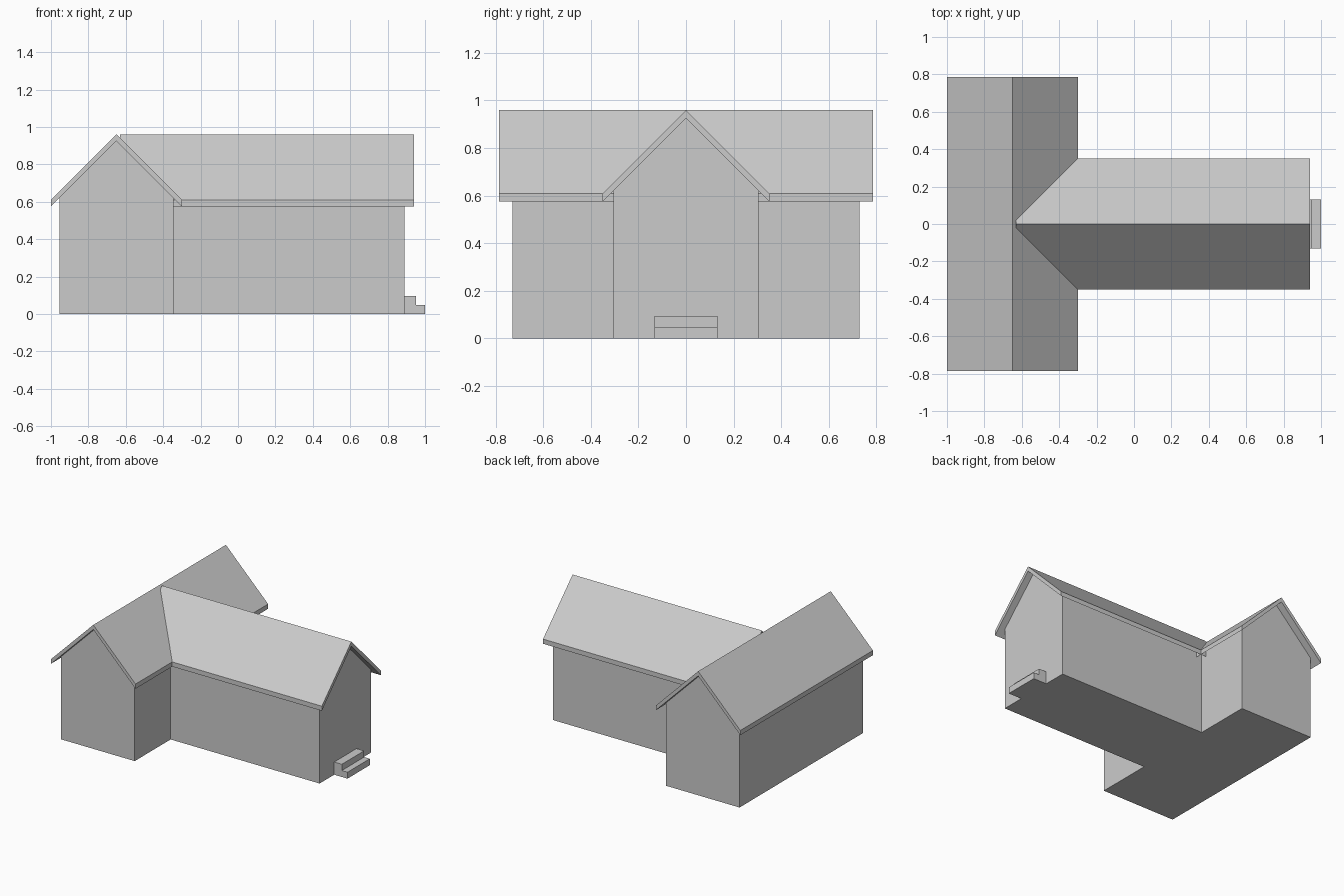
import bpy
import bmesh
from mathutils import Vector

cube = bpy.data.objects.get("Cube")
if cube:
    bpy.data.objects.remove(cube, do_unlink=True)

# Shared dimensions
RIDGE = 0.96        # top of both ridges
THICK = 0.035       # vertical roof thickness
HALF_WALL = 0.305   # half width of each wing's walls
HALF_ROOF = 0.35    # half width of each roof, pitched at 45 degrees
WING_X = -0.65      # centre line of the cross wing
HALL_START = -0.63  # inner end of the long hall

grey = bpy.data.materials.new("plain_grey")
grey.use_nodes = True
colour = (0.6, 0.6, 0.6, 1)
grey.diffuse_color = colour
grey.node_tree.nodes["Principled BSDF"].inputs["Base Color"].default_value = colour


def extrude_profile(name, profile, start, end, place):
    """Extrude a (u, z) outline from start to end; place maps (u, t, z) to a point."""
    bm = bmesh.new()
    face = bm.faces.new([bm.verts.new(place(u, start, z)) for u, z in profile])
    shift = Vector(place(0, end, 0)) - Vector(place(0, start, 0))
    ext = bmesh.ops.extrude_face_region(bm, geom=[face], use_keep_orig=True)
    moved = [g for g in ext["geom"] if isinstance(g, bmesh.types.BMVert)]
    bmesh.ops.translate(bm, verts=moved, vec=shift)
    bmesh.ops.recalc_face_normals(bm, faces=bm.faces)
    mesh = bpy.data.meshes.new(name)
    bm.to_mesh(mesh)
    bm.free()
    mesh.materials.append(grey)
    obj = bpy.data.objects.new(name, mesh)
    bpy.context.collection.objects.link(obj)
    return obj


def along_x(u, t, z):
    return (t, u, z)


def along_y(u, t, z):
    return (WING_X + u, t, z)


# Gabled wall outline and chevron roof outline
under = RIDGE - THICK
eave = under - HALF_WALL
wall_outline = [(-HALF_WALL, 0), (HALF_WALL, 0), (HALF_WALL, eave),
                (0, under), (-HALF_WALL, eave)]
top = [(-HALF_ROOF, RIDGE - HALF_ROOF), (0, RIDGE), (HALF_ROOF, RIDGE - HALF_ROOF)]
roof_outline = top + [(u, z - THICK) for u, z in reversed(top)]

# Walls of both wings joined into one T-shaped shell
walls = extrude_profile("house_walls", wall_outline, -0.73, 0.73, along_y)
hall = extrude_profile("hall_walls", wall_outline, HALL_START, 0.89, along_x)
union = walls.modifiers.new("join_hall", 'BOOLEAN')
union.operation = 'UNION'
union.solver = 'EXACT'
union.object = hall
bpy.context.view_layer.objects.active = walls
bpy.ops.object.modifier_apply(modifier=union.name)
bpy.data.objects.remove(hall, do_unlink=True)

# Crossing roofs
extrude_profile("cross_wing_roof", roof_outline, -0.785, 0.785, along_y)
extrude_profile("hall_roof", roof_outline, HALL_START, 0.94, along_x)

# Two entrance steps at the hall's gable end
step_outline = [(0.89, 0), (1.0, 0), (1.0, 0.048), (0.953, 0.048),
                (0.953, 0.095), (0.89, 0.095)]
extrude_profile("entrance_steps", step_outline, -0.132, 0.132,
                lambda u, t, z: (u, t, z))
